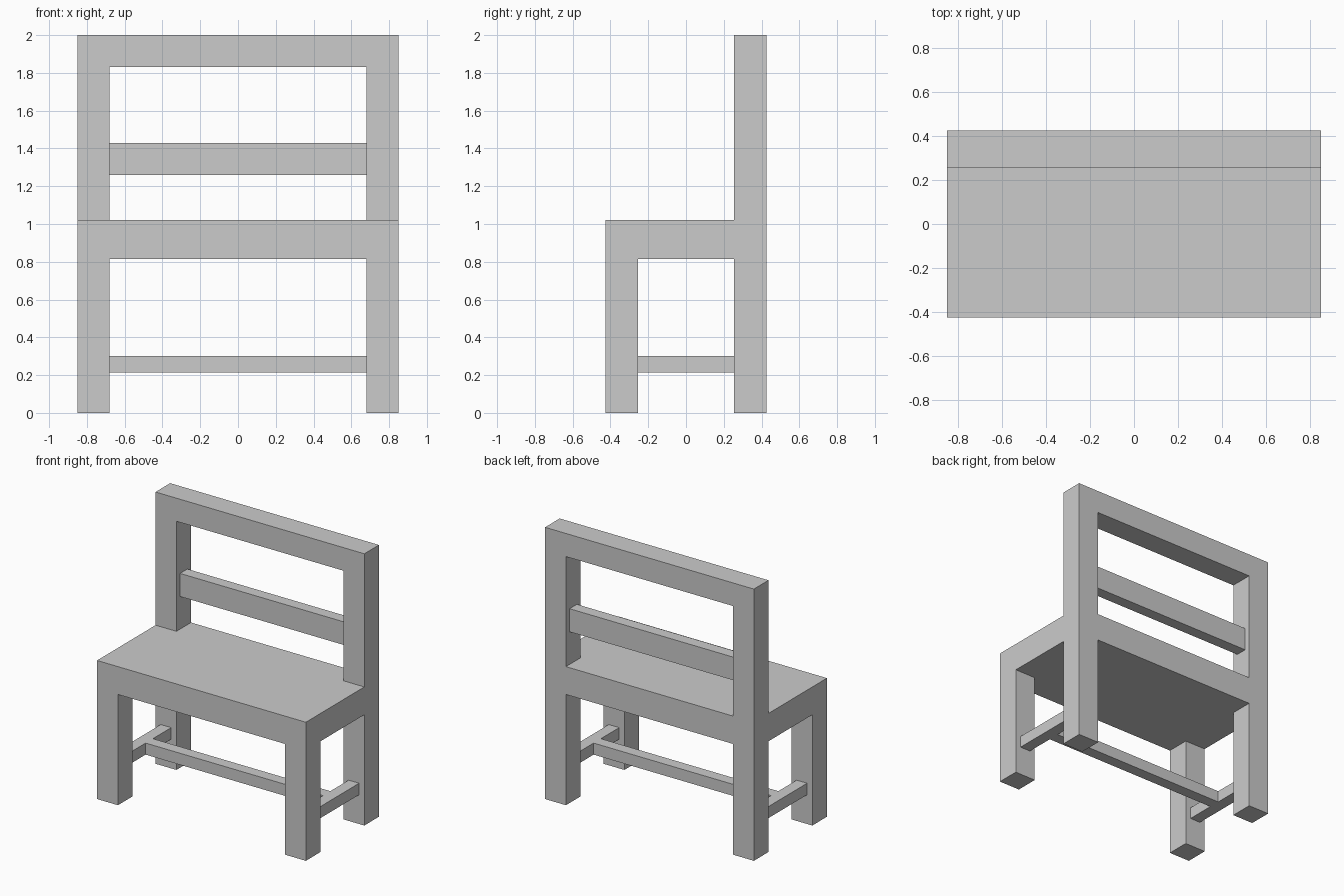
import bpy
import bmesh
from itertools import product

if "Cube" in bpy.data.objects:
    bpy.data.objects.remove(bpy.data.objects["Cube"])

POST = 0.17                 # square section of legs and posts
HX, HY = 0.85, 0.425        # half width and half depth
IX, IY = HX - POST, HY - POST


def finish(name, bm):
    mesh = bpy.data.meshes.new(name)
    bmesh.ops.recalc_face_normals(bm, faces=bm.faces)
    bm.to_mesh(mesh)
    bm.free()
    obj = bpy.data.objects.new(name, mesh)
    bpy.context.collection.objects.link(obj)
    return obj


def box(name, lo, hi):
    bm = bmesh.new()
    bmesh.ops.create_cube(bm, size=1)
    for v in bm.verts:
        v.co = [lo[i] if v.co[i] < 0 else hi[i] for i in range(3)]
    return finish(name, bm)


def extrude(bm, faces, dz):
    """Extrude faces straight up or down and return the new caps."""
    res = bmesh.ops.extrude_face_region(bm, geom=faces)
    bmesh.ops.delete(bm, geom=faces, context='FACES_ONLY')
    bmesh.ops.translate(bm, vec=(0, 0, dz),
                        verts=[g for g in res['geom'] if isinstance(g, bmesh.types.BMVert)])
    return [g for g in res['geom'] if isinstance(g, bmesh.types.BMFace)]


def is_corner(face):
    c = face.calc_center_median()
    return abs(c.x) > IX and abs(c.y) > IY


# Frame: the seat slab is a 3 x 3 grid with legs and back posts extruded from it
bm = bmesh.new()
xs, ys = (-HX, -IX, IX, HX), (-HY, -IY, IY, HY)
grid = {(i, j): bm.verts.new((xs[i], ys[j], 0.815))
        for i, j in product(range(4), repeat=2)}
for i, j in product(range(3), repeat=2):
    bm.faces.new([grid[i, j], grid[i + 1, j], grid[i + 1, j + 1], grid[i, j + 1]])
bottom = bm.faces[:]
res = bmesh.ops.extrude_face_region(bm, geom=bottom, use_keep_orig=True)
bmesh.ops.translate(bm, vec=(0, 0, 0.205),
                    verts=[g for g in res['geom'] if isinstance(g, bmesh.types.BMVert)])
top = [g for g in res['geom'] if isinstance(g, bmesh.types.BMFace)]

# Legs
for f in [f for f in bottom if is_corner(f)]:
    extrude(bm, [f], -0.815)

# Back posts, then the section level with the top rail
inner = []
for f in [f for f in top if is_corner(f) and f.calc_center_median().y > 0]:
    cap = extrude(bm, [f], 0.81)
    extrude(bm, cap, POST)

# Top rail bridges the inner faces of the two posts
bm.faces.ensure_lookup_table()
inner = [f for f in bm.faces
         if abs(abs(f.calc_center_median().x) - IX) < 1e-4
         and f.calc_center_median().z > 1.84]
edges = [e for f in inner for e in f.edges]
bmesh.ops.delete(bm, geom=inner, context='FACES_ONLY')
bmesh.ops.bridge_loops(bm, edges=edges)
finish("bench_frame", bm)

# Thin slat centred between the back posts
box("back_slat", (-IX, 0.2975, 1.26), (IX, 0.3825, 1.43))

# H-shaped stretchers between the legs
Z0, Z1, T = 0.215, 0.30, 0.0425
SX = HX - POST / 2
for side, s in (("left", -1), ("right", 1)):
    box(side + "_stretcher", (s * SX - T, -IY, Z0), (s * SX + T, IY, Z1))
box("centre_stretcher", (-SX + T, -T, Z0), (SX - T, T, Z1))
